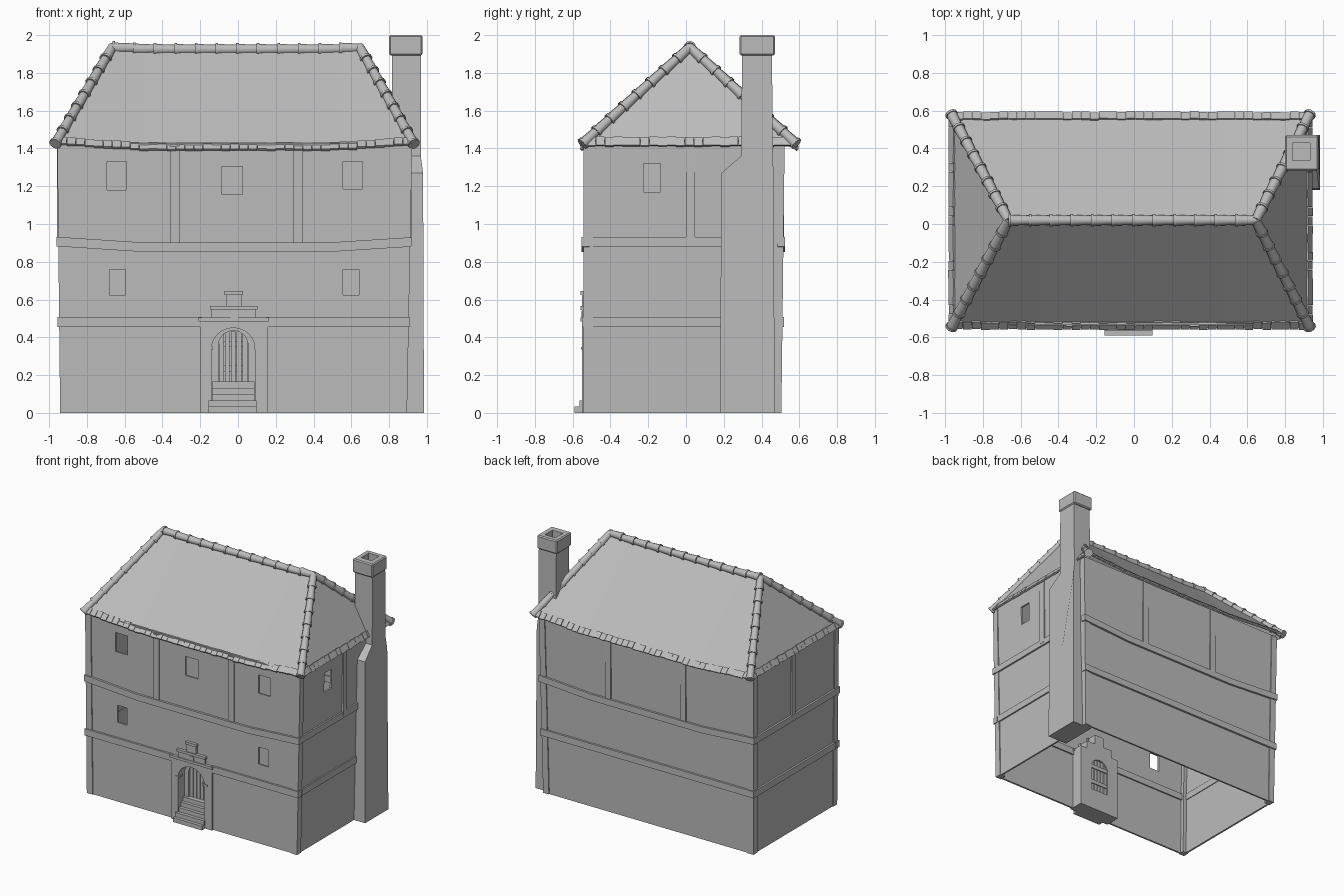
import bpy, bmesh, math, random
from mathutils import Vector, Matrix

random.seed(4)
if "Cube" in bpy.data.objects:
    bpy.data.objects.remove(bpy.data.objects["Cube"])

stone = bpy.data.materials.new("plain_grey")
stone.use_nodes = True
stone.diffuse_color = (0.5, 0.5, 0.5, 1)
stone.node_tree.nodes["Principled BSDF"].inputs["Base Color"].default_value = (0.5, 0.5, 0.5, 1)


def finish(name, bm, recalc=True):
    if recalc:
        bmesh.ops.recalc_face_normals(bm, faces=bm.faces)
    mesh = bpy.data.meshes.new(name)
    bm.to_mesh(mesh)
    bm.free()
    mesh.materials.append(stone)
    ob = bpy.data.objects.new(name, mesh)
    bpy.context.collection.objects.link(ob)
    return ob


def sag(x):
    """Old timber droop: level in the middle, rising to both ends."""
    return -0.03 * max(0, min(1, (0.95 - abs(x)) / 0.45))


def add_box(bm, lo, hi):
    lo, hi = Vector(lo), Vector(hi)
    m = Matrix.Translation((lo + hi) / 2) @ Matrix.Diagonal((hi - lo).to_4d())
    return bmesh.ops.create_cube(bm, size=1, matrix=m)["verts"]


def boxes(name, spans):
    bm = bmesh.new()
    for lo, hi in spans:
        add_box(bm, lo, hi)
    return finish(name, bm)


def add_prism(bm, pts, a, b, axis="y"):
    def at(p, t):
        return (p[0], t, p[1]) if axis == "y" else (t, p[0], p[1])
    rings = [[bm.verts.new(at(p, t)) for p in pts] for t in (a, b)]
    bm.faces.new(rings[0])
    bm.faces.new(rings[1][::-1])
    for i in range(len(pts)):
        j = (i + 1) % len(pts)
        bm.faces.new((rings[0][i], rings[1][i], rings[1][j], rings[0][j]))


def prism(name, pts, a, b, axis="y"):
    bm = bmesh.new()
    add_prism(bm, pts, a, b, axis)
    return finish(name, bm)


def arch(cx, half, z0, spring, rise):
    top = [(cx + half * math.cos(math.pi * k / 12), spring + rise * math.sin(math.pi * k / 12))
           for k in range(13)]
    return [(cx - half, z0), (cx + half, z0)] + top


def bake(ob):
    dg = bpy.context.evaluated_depsgraph_get()
    mesh = bpy.data.meshes.new_from_object(ob.evaluated_get(dg))
    ob.modifiers.clear()
    ob.data = mesh


def cut(ob, *cutters):
    for c in cutters:
        mod = ob.modifiers.new("cut", "BOOLEAN")
        mod.object, mod.solver = c, "EXACT"
    bake(ob)


def thicken(ob, t):
    mod = ob.modifiers.new("thickness", "SOLIDIFY")
    mod.thickness, mod.offset = t, -1
    bake(ob)


# Walls: a slightly flaring open-bottomed shell
XW, YW = (-0.935, 0.888), (-0.535, 0.498)
XT, YT = (-0.95, 0.915), (-0.535, 0.515)
bm = bmesh.new()
ring = [[bm.verts.new((X[i], Y[j], z)) for i, j in ((0, 0), (1, 0), (1, 1), (0, 1))]
        for X, Y, z in ((XW, YW, 0), (XT, YT, 1.43))]
for i in range(4):
    j = (i + 1) % 4
    bm.faces.new((ring[0][i], ring[0][j], ring[1][j], ring[1][i]))
walls = finish("walls", bm, recalc=False)
thicken(walls, 0.02)

# Window openings and the doorway
openings = boxes("window_cutter", [((x, -0.7, z), (x + w, -0.4, z + h)) for x, w, z, h in (
    (-0.695, 0.105, 1.18, 0.15), (-0.085, 0.11, 1.155, 0.15), (0.555, 0.105, 1.185, 0.145),
    (-0.68, 0.085, 0.625, 0.135), (0.555, 0.085, 0.625, 0.135))]
    + [((0.8, -0.225, 1.17), (1, -0.135, 1.32))])
outer_arch = prism("outer_arch_cutter", arch(-0.025, 0.115, -0.1, 0.34, 0.11), -0.7, -0.47)
inner_arch = prism("inner_arch_cutter", arch(-0.025, 0.078, 0.165, 0.36, 0.075), -0.6, -0.3)
cut(walls, openings, outer_arch)

# Stepped door surround
steps = [(0.18, 0.5), (0.118, 0.562), (0.042, 0.64)]
c = -0.022
outline = [(c - 0.18, 0), (c + 0.18, 0)]
outline += [(c + 0.18, 0.5), (c + 0.118, 0.5), (c + 0.118, 0.562),
            (c + 0.042, 0.562), (c + 0.042, 0.64)]
outline += [(2 * c - x, z) for x, z in outline[:1:-1]]
surround = prism("door_surround", outline, -0.55, -0.43)
cut(surround, outer_arch, inner_arch)
boxes("surround_copings", [((c - h - 0.007, -0.558, z - 0.016), (c + h + 0.007, -0.50, z + 0.004))
                           for h, z in steps])
boxes("surround_plaque", [((-0.04, -0.554, 0.5), (0, -0.54, 0.54))])
boxes("arch_imposts", [((c + s * 0.125 - 0.015, -0.555, 0.335), (c + s * 0.125 + 0.015, -0.5, 0.35))
                       for s in (-1, 1)])

# Doorstep stairs
boxes("door_stairs", [((-0.155 if i < 2 else -0.139, -0.59 + 0.025 * i, 0.033 * i),
                       (0.097 if i < 2 else 0.088, -0.44, 0.033 * (i + 1))) for i in range(5)])

# Plank door with ledges and handle
boxes("door_planks", [((-0.1 + 0.031 * i, -0.455, 0.165), (-0.075 + 0.031 * i, -0.44, 0.43))
                      for i in range(5)])
boxes("door_ledges", [((-0.1, -0.443, z), (0.05, -0.432, z + 0.03)) for z in (0.22, 0.35)])
boxes("door_handle", [((0.015, -0.465, 0.28), (0.025, -0.453, 0.31))])

# Corner posts leaning with the walls
bm = bmesh.new()
for i, sx in enumerate((-1, 1)):
    for j, sy in enumerate((-1, 1)):
        for v in add_box(bm, (-0.025, -0.025, 0), (0.025, 0.025, 1.42)):
            up = v.co.z > 1
            X, Y = (XT, YT) if up else (XW, YW)
            v.co.x += X[i] - sx * 0.018
            v.co.y += Y[j] - sy * 0.018
finish("corner_posts", bm)

# Upper storey posts
spans = [((x, y - 0.008, 0.88), (x + 0.05, y + 0.012, 1.42))
         for x in (-0.36, 0.295) for y in (-0.535, 0.508)]
spans += [((x - 0.012, 0, 0.9), (x + 0.012, 0.047, 1.44)) for x in (-0.947, 0.908)]
boxes("upper_posts", spans)

# Lower beams, broken by the doorway in front
Z = (0.455, 0.507)
boxes("lower_beams", [((-0.955, -0.55, Z[0]), (-0.19, -0.51, Z[1])),
                      ((0.15, -0.55, Z[0]), (0.91, -0.51, Z[1])),
                      ((-0.955, 0.48, Z[0]), (0.91, 0.52, Z[1])),
                      ((-0.955, -0.5, Z[0]), (-0.92, 0.5, Z[1])),
                      ((0.87, -0.5, Z[0]), (0.908, 0.2, Z[1]))])

# Upper beams, drooping along the long walls
bm = bmesh.new()
for y0, y1 in ((-0.552, -0.51), (0.485, 0.525)):
    add_box(bm, (-0.96, y0, 0.882), (0.92, y1, 0.932))
for cx in (-0.5, 0.48):
    bmesh.ops.bisect_plane(bm, geom=bm.verts[:] + bm.edges[:] + bm.faces[:],
                           plane_co=(cx, 0, 0), plane_no=(1, 0, 0))
for v in bm.verts:
    v.co.z += sag(v.co.x)
add_box(bm, (-0.96, -0.51, 0.88), (-0.92, 0.5, 0.93))
add_box(bm, (0.88, -0.51, 0.88), (0.918, 0.2, 0.93))
finish("upper_beams", bm)

# Hipped roof with a drooping ridge
XE, YE, ZE = (-0.955, 0.92), (-0.525, 0.56), 1.447
ridge = [Vector((-0.665, 0.02, 1.955)), Vector((0.645, 0.02, 1.955))]
eave = [Vector((XE[i], YE[j], ZE)) for i, j in ((0, 0), (1, 0), (1, 1), (0, 1))]
bm = bmesh.new()
e = [bm.verts.new(p) for p in eave]
r = [bm.verts.new(p) for p in ridge]
for f in ((e[0], e[1], r[1], r[0]), (e[1], e[2], r[1]), (e[2], e[3], r[0], r[1]), (e[3], e[0], r[0])):
    bm.faces.new(f)
for cx in (-0.5, 0.48):
    bmesh.ops.bisect_plane(bm, geom=bm.verts[:] + bm.edges[:] + bm.faces[:],
                           plane_co=(cx, 0, 0), plane_no=(1, 0, 0))
for v in bm.verts:
    v.co.z += sag(v.co.x)
roof = finish("roof", bm, recalc=False)
thicken(roof, 0.015)

# Row of eave tiles round the roof edge
bm = bmesh.new()
for k in range(4):
    a, b = eave[k], eave[(k + 1) % 4]
    u = (b - a).normalized()
    out = Vector((u.y, -u.x, 0))
    run = abs((ridge[0 if k in (0, 3) else 1] - a).dot(out))
    v = (out * run - Vector((0, 0, 0.5))).normalized()
    n = u.cross(-v)
    count = round((b - a).length / 0.048)
    for i in range(count):
        p = a.lerp(b, (i + 0.5) / count) + v * (0.013 + random.uniform(-0.003, 0.003))
        p += n * random.uniform(0.001, 0.005)
        p.z += sag(p.x)
        rot = Matrix((u, v, n)).transposed().to_4x4()
        size = Matrix.Diagonal((0.046, 0.05, 0.013, 1))
        bmesh.ops.create_cube(bm, size=1, matrix=Matrix.Translation(p) @ rot @ size)
finish("eave_tiles", bm)


def tile_run(name, a, b, count):
    """Overlapping round cap tiles with a raised lip at each lower end."""
    bm = bmesh.new()
    d = (b - a) / count
    rot = d.to_track_quat("Z", "Y").to_matrix().to_4x4()
    for i in range(count):
        p, q = a + d * i, a + d * (i + 1)
        p.z, q.z = p.z + sag(p.x), q.z + sag(q.x)
        for start, length, r1, r2 in ((0, 1.05, 0.029, 0.024), (0, 0.13, 0.033, 0.033)):
            mid = p.lerp(q, start + length / 2)
            bmesh.ops.create_cone(bm, cap_ends=True, segments=12, radius1=r1, radius2=r2,
                                  depth=d.length * length, matrix=Matrix.Translation(mid) @ rot)
    ob = finish(name, bm)
    bpy.context.view_layer.objects.active = ob
    ob.select_set(True)
    bpy.ops.object.shade_smooth_by_angle(angle=math.radians(35))
    ob.select_set(False)


# Ridge and hip cap tiles
tile_run("ridge_tiles", ridge[0], ridge[1], 12)
for k, label in enumerate(("front_right", "front_left", "back_left", "back_right")):
    top = ridge[0 if k in (0, 3) else 1]
    tile_run("hip_tiles_" + label, eave[k] + (eave[k] - top) * 0.045, top, 8)

# Chimney with a shoulder, cap and open flue
bm = bmesh.new()
add_prism(bm, [(0.18, 0), (0.47, 0), (0.463, 1.27), (0.46, 1.36), (0.455, 1.92),
               (0.297, 1.92), (0.292, 1.36), (0.187, 1.27)], 0.815, 0.985, "x")
for v in bm.verts:
    if v.co.x > 0.9:
        v.co.x -= 0.005 if v.co.z > 1 else 0
        v.co.x -= 0.012 if v.co.z > 1.3 else 0
chimney = finish("chimney", bm)
flue = boxes("flue_cutter", [((0.84, 0.337, 1.8), (0.932, 0.43, 2.1))])
cap = boxes("chimney_cap", [((0.8, 0.284, 1.893), (0.976, 0.47, 2.0))])
bevel = cap.modifiers.new("soft_edges", "BEVEL")
bevel.width, bevel.segments = 0.008, 1
bake(cap)
cut(chimney, flue)
cut(cap, flue)

# Remove the cutting helpers
for ob in (openings, outer_arch, inner_arch, flue):
    bpy.data.objects.remove(ob)
